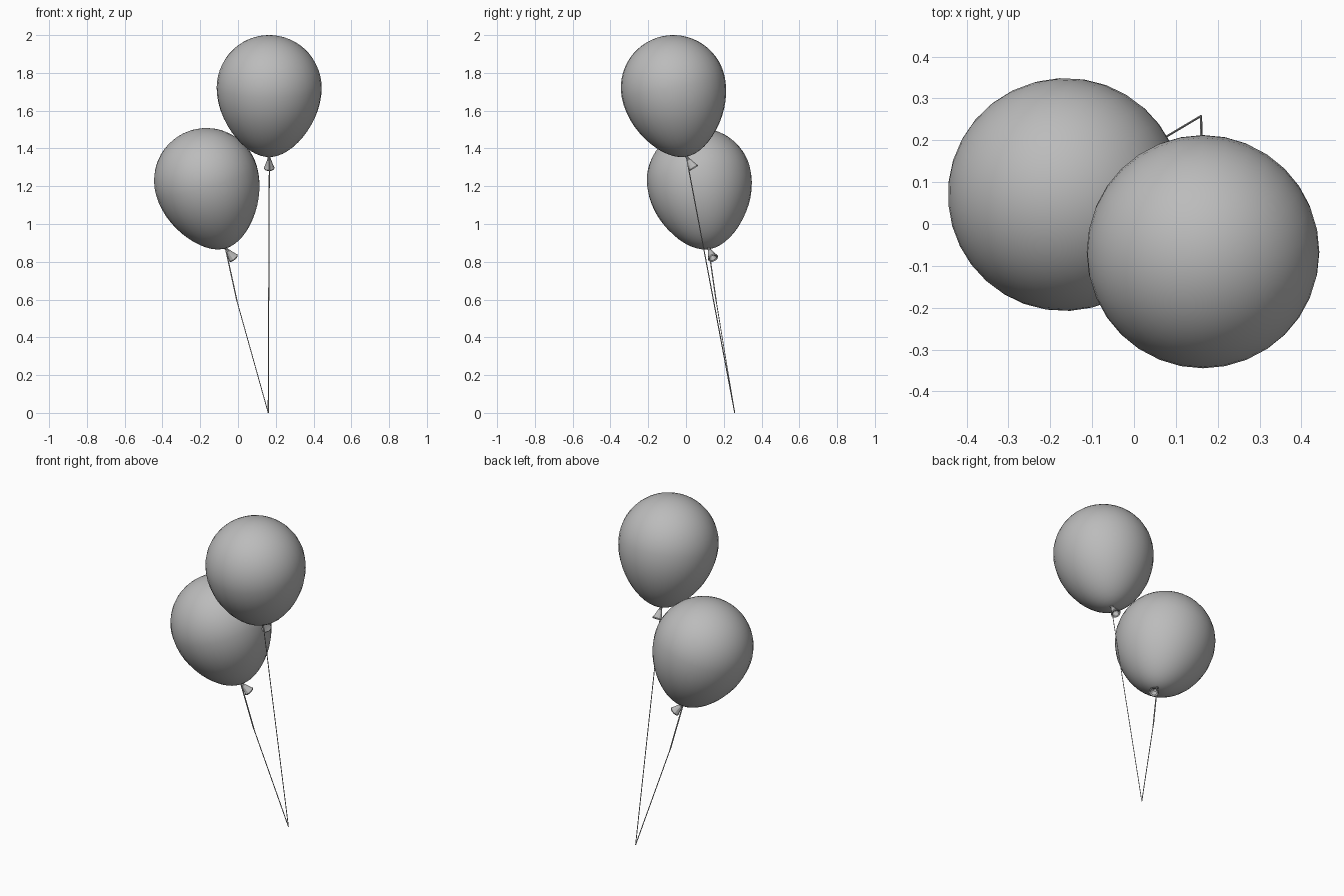
import bpy
import bmesh
from math import sin, cos, pi
from mathutils import Vector

cube = bpy.data.objects.get("Cube")
if cube:
    bpy.data.objects.remove(cube, do_unlink=True)

grey = bpy.data.materials.new("plain grey")
grey.use_nodes = True
colour = (0.5, 0.5, 0.5, 1.0)
grey.diffuse_color = colour
grey.node_tree.nodes["Principled BSDF"].inputs["Base Color"].default_value = colour


def lathe(name, profile, origin, direction, sides, angle=0.7):
    """Spin (radius, distance) pairs around an axis starting at origin."""
    bm = bmesh.new()
    rings = []
    for radius, dist in profile:
        if radius < 1e-5:
            rings.append([bm.verts.new((0, 0, dist))])
            continue
        rings.append([bm.verts.new((radius * cos(2 * pi * i / sides),
                                    radius * sin(2 * pi * i / sides), dist))
                      for i in range(sides)])
    for a, b in zip(rings, rings[1:]):
        for i in range(sides):
            j = (i + 1) % sides
            corners = [a[i % len(a)], a[j % len(a)], b[j % len(b)], b[i % len(b)]]
            bm.faces.new(list(dict.fromkeys(corners)))
    bmesh.ops.recalc_face_normals(bm, faces=bm.faces)
    mesh = bpy.data.meshes.new(name)
    bm.to_mesh(mesh)
    bm.free()
    mesh.materials.append(grey)
    obj = bpy.data.objects.new(name, mesh)
    bpy.context.collection.objects.link(obj)
    obj.location = origin
    obj.rotation_mode = 'QUATERNION'
    obj.rotation_quaternion = Vector(direction).to_track_quat('Z', 'Y')
    bpy.ops.object.select_all(action='DESELECT')
    obj.select_set(True)
    bpy.context.view_layer.objects.active = obj
    bpy.ops.object.shade_smooth_by_angle(angle=angle)
    return obj


def strand(name, start, end, radius):
    """Thin string piece between two points."""
    start, end = Vector(start), Vector(end)
    length = (end - start).length
    lathe(name, [(0, 0), (radius, 0), (radius, length), (0, length)],
          start, end - start, 4)


RADIUS = 0.278
STEPS = 14


def balloon_profile(length):
    """Round crown, then a tapering lower half of the given length."""
    points = []
    for i in range(-STEPS, STEPS + 1):
        t = i / STEPS * pi / 2
        if i <= 0:
            points.append((RADIUS * cos(t), RADIUS * sin(t)))
        else:
            points.append((RADIUS * cos(t) * (1 - 0.17 * sin(t) ** 2), length * sin(t)))
    return points


# Neck that flares into a hollow rolled lip
KNOT = [(0, -0.012), (0.008, -0.01), (0.008, 0.012), (0.014, 0.03), (0.024, 0.06),
        (0.029, 0.068), (0.027, 0.074), (0.02, 0.07), (0.008, 0.045), (0, 0.04)]

# Balloon bodies and knots
for side, centre, tip, lip in (
        ("left", (0.165, -0.067, 1.722), (0.165, 0.003, 1.357), (0.165, 0.04, 1.297)),
        ("right", (-0.167, 0.07, 1.23), (-0.066, 0.12, 0.872), (-0.02, 0.145, 0.815))):
    centre, tip, lip = Vector(centre), Vector(tip), Vector(lip)
    axis = tip - centre
    lathe(side + "_balloon", balloon_profile(axis.length), centre, axis, 32)
    lathe(side + "_knot", KNOT, tip, lip - tip, 10, 0.5)

# Strings meeting at the ground
FOOT = (0.16, 0.258, 0.0)
MIDDLE = (-0.005, 0.16, 0.59)
strand("left_string", (0.166, 0.003, 1.35), FOOT, 0.0028)
strand("right_string_upper", (-0.066, 0.12, 0.87), MIDDLE, 0.0038)
strand("right_string_lower", MIDDLE, FOOT, 0.0025)
